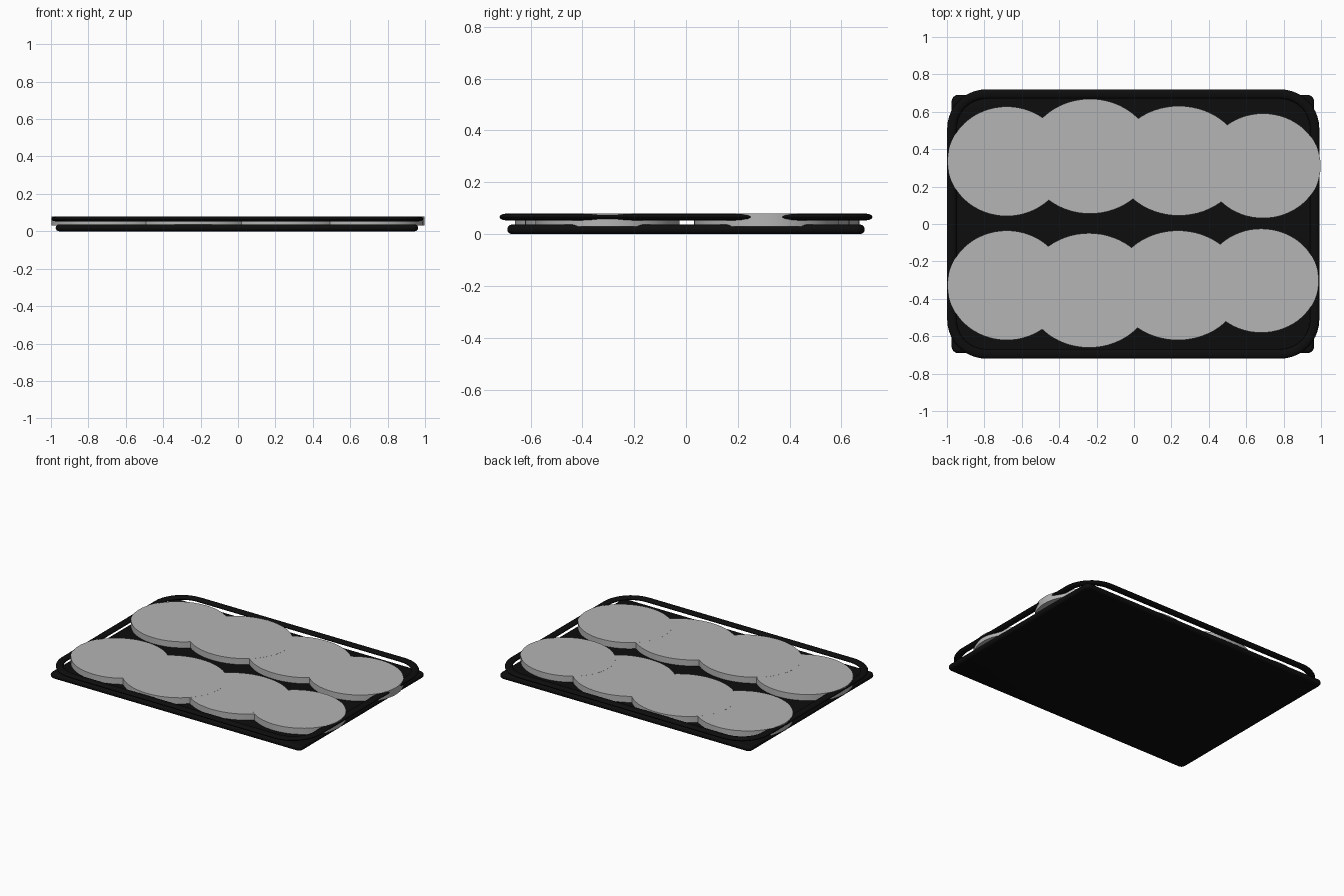
import bpy, bmesh
from math import sin, cos, pi

cube = bpy.data.objects.get("Cube")
if cube:
    bpy.data.objects.remove(cube, do_unlink=True)


def material(name, value):
    m = bpy.data.materials.new(name)
    m.use_nodes = True
    col = (value, value, value, 1)
    m.diffuse_color = col
    m.node_tree.nodes["Principled BSDF"].inputs["Base Color"].default_value = col
    return m


black = material("tray black", 0.004)
grey = material("disc grey", 0.46)


def rounded_rect(hx, hy, r, inset, z, cx, steps=10):
    """Corner-by-corner outline, pulled inwards by inset."""
    pts = []
    for k, (sx, sy) in enumerate([(1, 1), (-1, 1), (-1, -1), (1, -1)]):
        for i in range(steps + 1):
            a = (k + i / steps) * pi / 2
            pts.append((cx + sx * (hx - r) + (r - inset) * cos(a),
                        sy * (hy - r) + (r - inset) * sin(a), z))
    return pts


def ellipse(x, y, rx, ry, z, n=64):
    return [(x + rx * cos(2 * pi * i / n), y + ry * sin(2 * pi * i / n), z)
            for i in range(n)]


def loft(name, rings, mat, closed=False):
    """Skin a stack of rings; cap the ends or close the section into a loop."""
    bm = bmesh.new()
    vs = [[bm.verts.new(p) for p in ring] for ring in rings]
    n = len(vs[0])
    pairs = list(zip(vs, vs[1:]))
    if closed:
        pairs.append((vs[-1], vs[0]))
    else:
        bm.faces.new(vs[0][::-1])
        bm.faces.new(vs[-1])
    for a, b in pairs:
        for i in range(n):
            j = (i + 1) % n
            bm.faces.new((a[i], a[j], b[j], b[i]))
    bmesh.ops.recalc_face_normals(bm, faces=bm.faces)
    me = bpy.data.meshes.new(name)
    bm.to_mesh(me)
    bm.free()
    me.materials.append(mat)
    ob = bpy.data.objects.new(name, me)
    bpy.context.collection.objects.link(ob)
    bpy.ops.object.select_all(action="DESELECT")
    ob.select_set(True)
    bpy.context.view_layer.objects.active = ob
    bpy.ops.object.shade_smooth_by_angle(angle=0.7)
    return ob


# Tray base: flat slab with a rounded edge
edge = 0.0185
angles = [-pi / 2 + pi * i / 8 for i in range(9)]
loft("tray_base", [rounded_rect(0.969, 0.69, 0.035, edge * (1 - cos(a)),
                                edge + edge * sin(a), -0.006) for a in angles], black)

# Raised rim: a flattened tube floating above the base
section = [2 * pi * i / 12 for i in range(12)]
loft("tray_rim", [rounded_rect(0.995, 0.72, 0.21, 0.025 * (1 - cos(a)),
                               0.066 + 0.013 * sin(a), -0.004) for a in section],
     black, closed=True)

# Two rows of overlapping discs: x, y, x radius, y radius
rows = {
    "back": [(-0.68, 0.335, 0.317, 0.293), (-0.235, 0.362, 0.342, 0.307),
             (0.24, 0.338, 0.342, 0.293), (0.69, 0.311, 0.308, 0.28)],
    "front": [(-0.68, -0.328, 0.317, 0.293), (-0.24, -0.355, 0.342, 0.306),
              (0.235, -0.328, 0.342, 0.293), (0.68, -0.303, 0.307, 0.278)],
}
for row, discs in rows.items():
    for i, (x, y, rx, ry) in enumerate(discs):
        top = 0.0792 + 0.0003 * (i % 2)
        loft(f"{row}_disc_{i + 1}", [ellipse(x, y, rx, ry, 0.03),
                                     ellipse(x, y, rx, ry, top)], grey)
